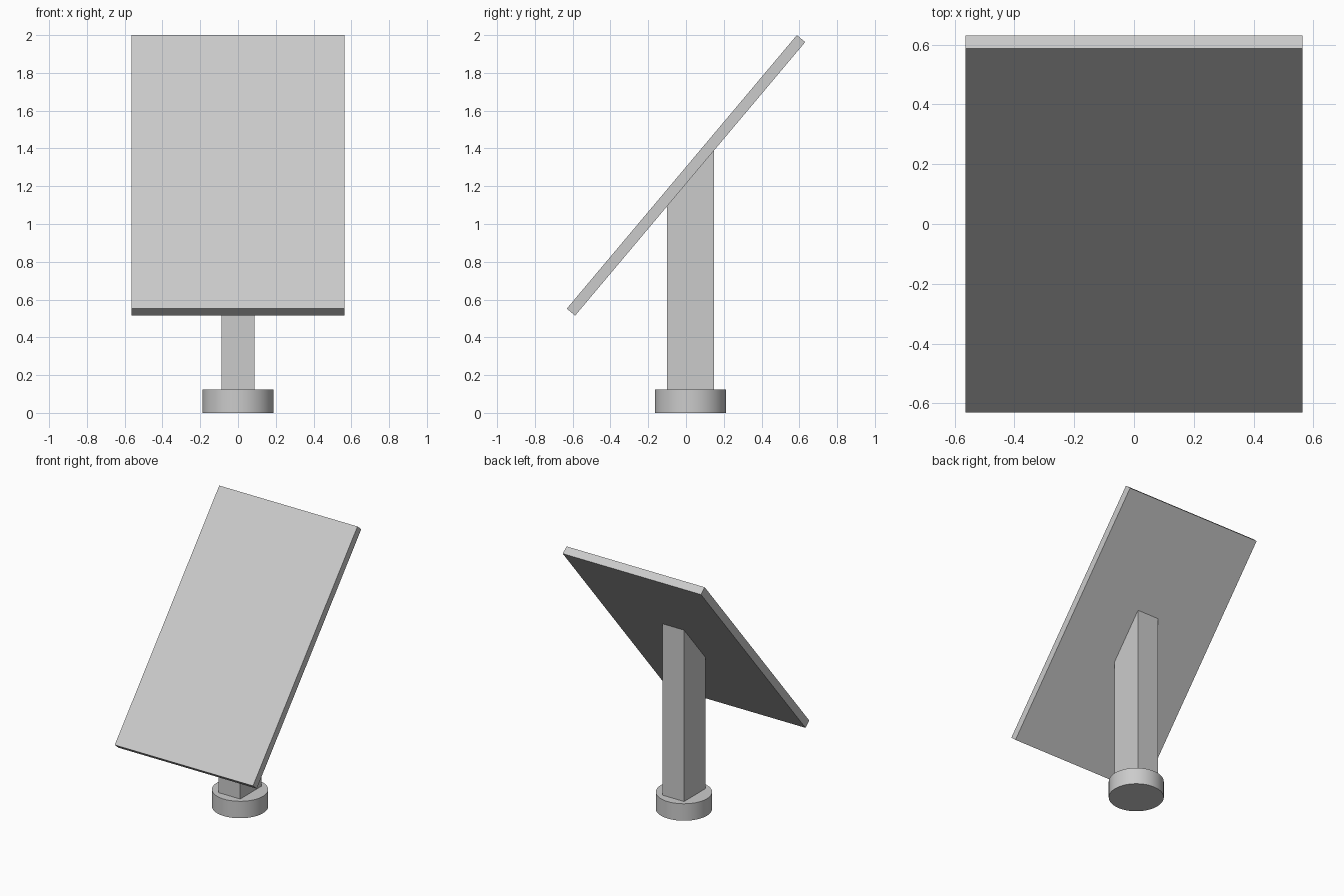
import bpy
import bmesh
from mathutils import Vector

cube = bpy.data.objects.get("Cube")
if cube:
    bpy.data.objects.remove(cube, do_unlink=True)

# Single flat grey
GREY = (0.6, 0.6, 0.6, 1.0)
grey = bpy.data.materials.new("light grey")
grey.use_nodes = True
grey.diffuse_color = GREY
grey.node_tree.nodes["Principled BSDF"].inputs["Base Color"].default_value = GREY


def extrude_profile(name, profile, half_width):
    """Side profile of (y, z) points, extruded symmetrically along x."""
    bm = bmesh.new()
    face = bm.faces.new([bm.verts.new((-half_width, y, z)) for y, z in profile])
    extruded = bmesh.ops.extrude_face_region(bm, geom=[face])["geom"]
    moved = [v for v in extruded if isinstance(v, bmesh.types.BMVert)]
    bmesh.ops.translate(bm, verts=moved, vec=(2 * half_width, 0, 0))
    bmesh.ops.recalc_face_normals(bm, faces=bm.faces)
    mesh = bpy.data.meshes.new(name)
    bm.to_mesh(mesh)
    bm.free()
    mesh.materials.append(grey)
    obj = bpy.data.objects.new(name, mesh)
    bpy.context.collection.objects.link(obj)
    return obj


# Tilted panel: underside line plus thickness
low = Vector((-0.587, 0.515))
high = Vector((0.631, 1.963))
thickness = Vector((-0.044, 0.037))
extrude_profile("tilted_panel", [low, high, high + thickness, low + thickness], 0.564)


def underside(y):
    return low.y + (y - low.x) * (high.y - low.y) / (high.x - low.x)


# Post: top cut to meet the panel underside
front, back, base_top = -0.1, 0.148, 0.125
extrude_profile("post", [(front, base_top), (back, base_top),
                         (back, underside(back)), (front, underside(front))], 0.088)

# Round base
bpy.ops.mesh.primitive_cylinder_add(vertices=64, radius=0.188, depth=base_top,
                                    location=(0, (front + back) / 2, base_top / 2))
base = bpy.context.object
base.name = "round_base"
base.data.materials.append(grey)
bpy.ops.object.shade_smooth_by_angle()
